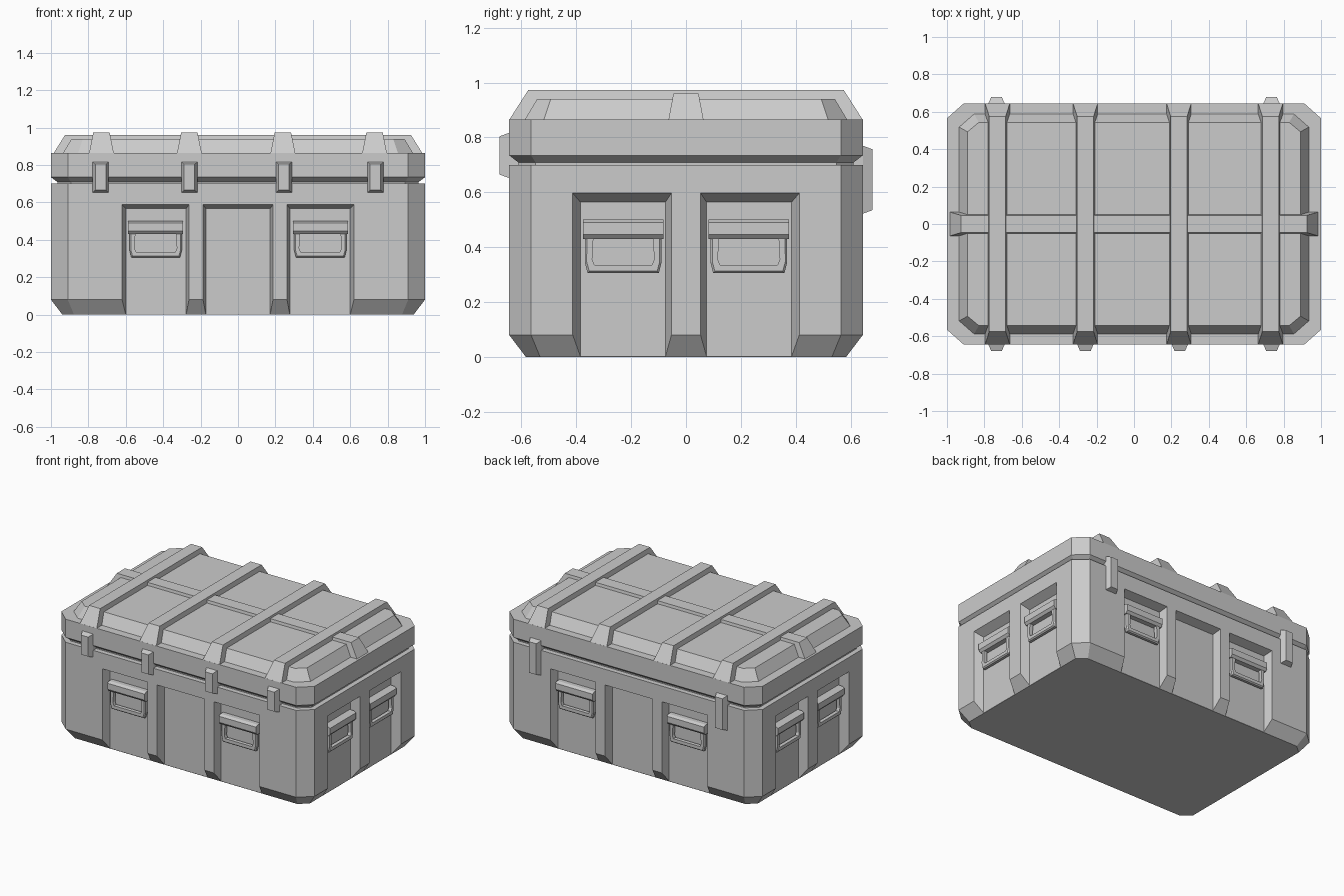
import bpy, bmesh
from math import pi
from mathutils import Matrix

if "Cube" in bpy.data.objects:
    bpy.data.objects.remove(bpy.data.objects["Cube"])

HX, HY = 1.0, 0.645      # half length and half depth of the case
DEPTH = 0.06             # depth of the recessed wall panels


def loft(name, rings, turn=0.0, closed=False):
    """Skin equal-length point rings; cap the ends, or close into a loop."""
    bm = bmesh.new()
    vs = [[bm.verts.new(p) for p in r] for r in rings]
    n = len(rings[0])
    pairs = list(zip(vs, vs[1:]))
    if closed:
        pairs.append((vs[-1], vs[0]))
    for a, b in pairs:
        for i in range(n):
            j = (i + 1) % n
            bm.faces.new((a[i], a[j], b[j], b[i]))
    if not closed:
        bm.faces.new(vs[0])
        bm.faces.new(vs[-1])
    bmesh.ops.recalc_face_normals(bm, faces=bm.faces)
    bm.transform(Matrix.Rotation(turn, 4, 'Z'))
    me = bpy.data.meshes.new(name)
    bm.to_mesh(me)
    bm.free()
    ob = bpy.data.objects.new(name, me)
    bpy.context.collection.objects.link(ob)
    return ob


def octagon(hx, hy, cx, cy, z):
    q = [(hx, hy - cy), (hx - cx, hy)]
    half = q + [(-x, y) for x, y in reversed(q)]
    return [(x, y, z) for x, y in half + [(-x, -y) for x, y in half]]


def rect(hx, hy, z, x=0.0):
    return [(x - hx, -hy, z), (x + hx, -hy, z), (x + hx, hy, z), (x - hx, hy, z)]


def wall_rect(u0, u1, z0, z1, out):
    return [(u0, -out, z0), (u1, -out, z0), (u1, -out, z1), (u0, -out, z1)]


# Body shell with chamfered corners and bottom edge
body = loft("case_body", [
    octagon(HX - 0.061, HY - 0.061, 0.062, 0.052, 0),
    octagon(HX, HY, 0.09, 0.08, 0.08),
    octagon(HX, HY, 0.09, 0.08, 0.70)])

# Recessed panels: (outer left, inner left, inner right, outer right)
long_panels = [(-0.62, -0.60, -0.277, -0.262), (-0.187, -0.172, 0.172, 0.187),
               (0.262, 0.277, 0.60, 0.62)]
side_panels = [(-0.413, -0.385, -0.075, -0.053), (0.053, 0.075, 0.385, 0.413)]
walls = [(0, HY, long_panels, 0.588, 0.567, 0.44), (pi / 2, HX, side_panels, 0.597, 0.564, 0.229),
         (pi, HY, long_panels, 0.588, 0.567, 0.44), (-pi / 2, HX, side_panels, 0.597, 0.564, 0.229)]


def cut_panels(turn, dist, panels, top_out, top_in):
    for a, b, c, d in panels:
        cutter = loft("panel_cutter", [
            wall_rect(a, d, -0.1, top_out, dist + 0.05),
            wall_rect(a, d, -0.1, top_out, dist),
            wall_rect(b, c, -0.1, top_in, dist - DEPTH)], turn)
        cutter.hide_render = True
        mod = body.modifiers.new("panel", 'BOOLEAN')
        mod.operation, mod.solver, mod.object = 'DIFFERENCE', 'EXACT', cutter
        bpy.context.view_layer.objects.active = body
        bpy.ops.object.modifier_apply(modifier=mod.name)
        bpy.data.objects.remove(cutter)


def handle(u, floor, turn):
    # Hinge bar above the grip
    prof = [(-0.01, 0.50), (0.03, 0.50), (0.05, 0.49), (0.05, 0.447), (0.035, 0.43), (-0.01, 0.43)]
    loft("handle_bar", [[(u + s * 0.147, -floor - o, z) for o, z in prof] for s in (-1, 1)], turn)
    # U-shaped grip, swept as a bevelled rectangular section
    outer = [(0.14, 0.445), (0.14, 0.345), (0.13, 0.305)]
    inner = [(0.108, 0.445), (0.113, 0.355), (0.105, 0.335)]
    path = list(zip(outer, inner))
    path += [((-a[0], a[1]), (-b[0], b[1])) for a, b in reversed(path)]
    rings = []
    for (ox, oz), (ix, iz) in path:
        mx, mz = ox * 0.75 + ix * 0.25, oz * 0.75 + iz * 0.25
        rings.append([(u + ox, -floor - 0.01, oz), (u + ox, -floor - 0.028, oz),
                      (u + mx, -floor - 0.036, mz), (u + ix, -floor - 0.036, iz),
                      (u + ix, -floor - 0.01, iz)])
    loft("handle_grip", rings, turn)


for turn, dist, panels, top_out, top_in, u in walls:
    cut_panels(turn, dist, panels, top_out, top_in)
    for s in (-1, 1):
        handle(s * u, dist - DEPTH, turn)

# Lid skirt with undercut, then the raised bevelled top
loft("lid", [
    octagon(HX - 0.035, HY - 0.035, 0.072, 0.062, 0.70),
    octagon(HX - 0.035, HY - 0.035, 0.072, 0.062, 0.708),
    octagon(HX, HY, 0.09, 0.08, 0.735),
    octagon(HX, HY, 0.09, 0.08, 0.865),
    octagon(0.935, 0.588, 0.08, 0.07, 0.865),
    octagon(0.89, 0.543, 0.06, 0.05, 0.94)])

# Lid ribs
for x in (-0.73, -0.26, 0.24, 0.73):
    loft("lid_cross_rib", [rect(0.066, HY, 0.864, x), rect(0.044, 0.575, 0.973, x)])
loft("lid_long_rib", [rect(0.985, 0.064, 0.864), rect(0.925, 0.046, 0.96)])


def clasp(name, u, z0, z1, turn):
    loft(name, [wall_rect(u - 0.043, u + 0.043, z0, z1, HY - 0.04),
                wall_rect(u - 0.043, u + 0.043, z0, z1, HY),
                wall_rect(u - 0.028, u + 0.028, z0 + 0.013, z1 - 0.013, HY + 0.035)], turn)


# Four front latches and two longer rear hinges
for x in (-0.735, -0.26, 0.245, 0.735):
    clasp("front_latch", x, 0.652, 0.817, 0)
for x in (-0.735, 0.735):
    clasp("rear_hinge", x, 0.522, 0.77, pi)
